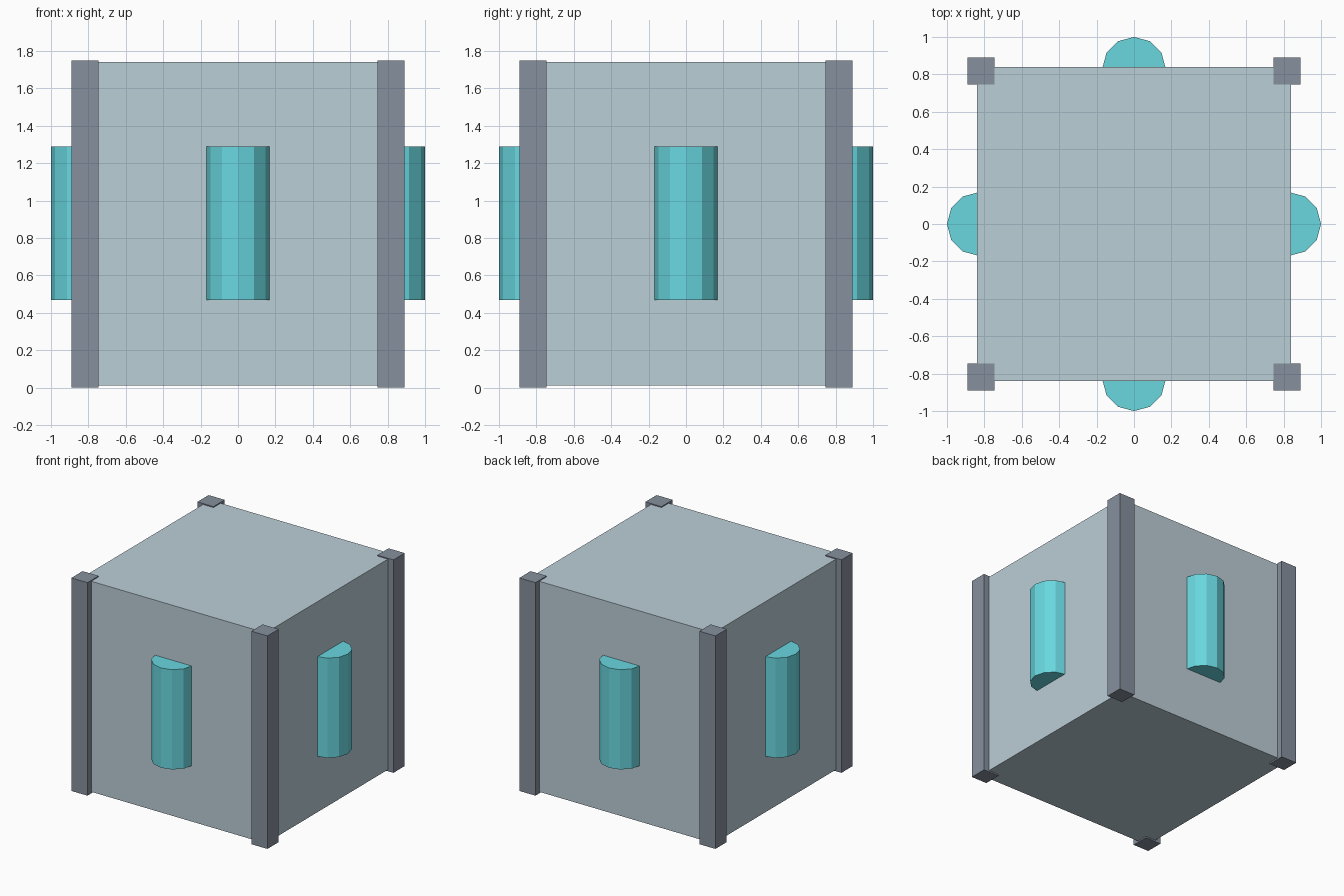
import bpy, math

if "Cube" in bpy.data.objects:
    bpy.data.objects.remove(bpy.data.objects["Cube"])


def material(name, rgb):
    m = bpy.data.materials.new(name)
    m.diffuse_color = (*rgb, 1)
    m.use_nodes = True
    m.node_tree.nodes["Principled BSDF"].inputs["Base Color"].default_value = m.diffuse_color
    return m


def box(name, centre, size, mat):
    bpy.ops.mesh.primitive_cube_add(size=1, location=centre)
    ob = bpy.context.object
    ob.name = name
    ob.scale = size
    bpy.ops.object.transform_apply(location=False, rotation=False, scale=True)
    ob.data.materials.append(mat)
    return ob


panel = material("pale_panel", (0.50, 0.62, 0.68))
frame = material("grey_frame", (0.24, 0.28, 0.34))
glow = material("cyan_canister", (0.14, 0.68, 0.74))

# Main crate body, slightly shorter than its corner posts
box("crate_body", (0, 0, 0.877), (1.68, 1.68, 1.73), panel)

# Square posts on the four corners
for sx, side in ((-1, "left"), (1, "right")):
    for sy, end in ((-1, "front"), (1, "back")):
        box(f"corner_post_{end}_{side}", (sx * 0.818, sy * 0.818, 0.875),
            (0.146, 0.146, 1.75), frame)

# Twelve-sided canisters half sunk into each side
for i, side in enumerate(("right", "back", "left", "front")):
    a = i * math.pi / 2
    bpy.ops.mesh.primitive_cylinder_add(
        vertices=12, radius=0.17, depth=0.82,
        location=(0.83 * math.cos(a), 0.83 * math.sin(a), 0.88))
    ob = bpy.context.object
    ob.name = f"canister_{side}"
    ob.data.materials.append(glow)
